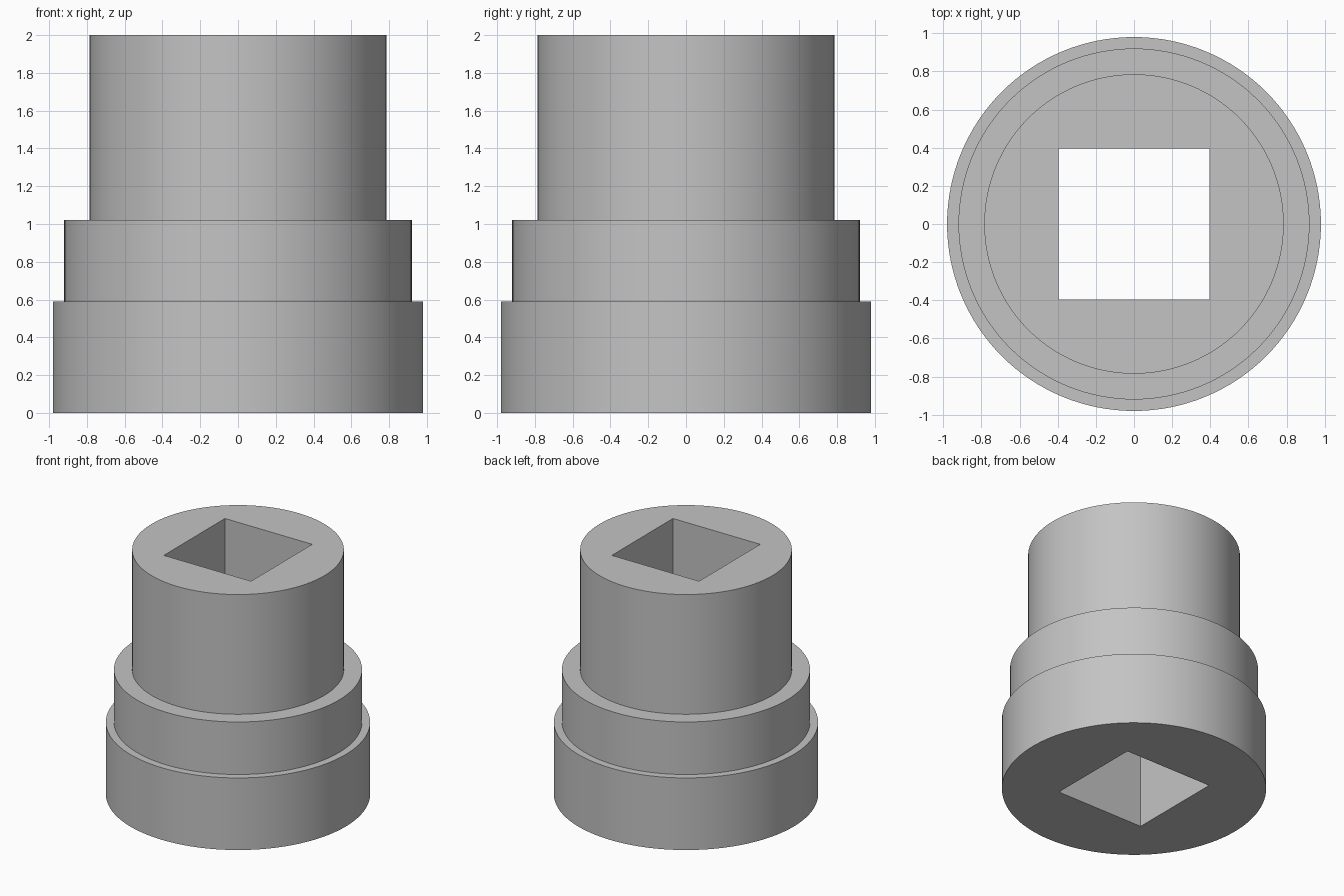
import bpy
import bmesh
from math import cos, sin, tau, radians

cube = bpy.data.objects.get("Cube")
if cube:
    bpy.data.objects.remove(cube, do_unlink=True)

SEGMENTS = 128
BORE = 0.395  # half width of the square hole
# Outer wall as (radius, height), from the base to the top
STEPS = [(0.98, 0), (0.98, 0.59), (0.92, 0.59), (0.92, 1.02), (0.785, 1.02), (0.785, 2)]


def ring(bm, z, radius=None):
    """Loop of vertices: a circle, or the square bore if no radius is given."""
    verts = []
    for i in range(SEGMENTS):
        c, s = cos(tau * i / SEGMENTS), sin(tau * i / SEGMENTS)
        r = radius or BORE / max(abs(c), abs(s))
        verts.append(bm.verts.new((r * c, r * s, z)))
    return verts


# Stepped sleeve: outer wall, top face, square bore and bottom face
bm = bmesh.new()
rings = [ring(bm, z, r) for r, z in STEPS]
rings += [ring(bm, STEPS[-1][1]), ring(bm, 0)]
for low, high in zip(rings, rings[1:] + rings[:1]):
    for i in range(SEGMENTS):
        j = (i + 1) % SEGMENTS
        bm.faces.new((low[i], low[j], high[j], high[i]))
bmesh.ops.recalc_face_normals(bm, faces=bm.faces)
mesh = bpy.data.meshes.new("stepped_sleeve")
bm.to_mesh(mesh)
bm.free()

sleeve = bpy.data.objects.new("stepped_sleeve", mesh)
bpy.context.collection.objects.link(sleeve)

# Plain grey
grey = bpy.data.materials.new("grey")
grey.use_nodes = True
colour = (0.55, 0.55, 0.55, 1)
grey.diffuse_color = colour
grey.node_tree.nodes["Principled BSDF"].inputs["Base Color"].default_value = colour
mesh.materials.append(grey)

# Smooth round walls with crisp steps
bpy.ops.object.select_all(action="DESELECT")
sleeve.select_set(True)
bpy.context.view_layer.objects.active = sleeve
bpy.ops.object.shade_smooth_by_angle(angle=radians(30))
